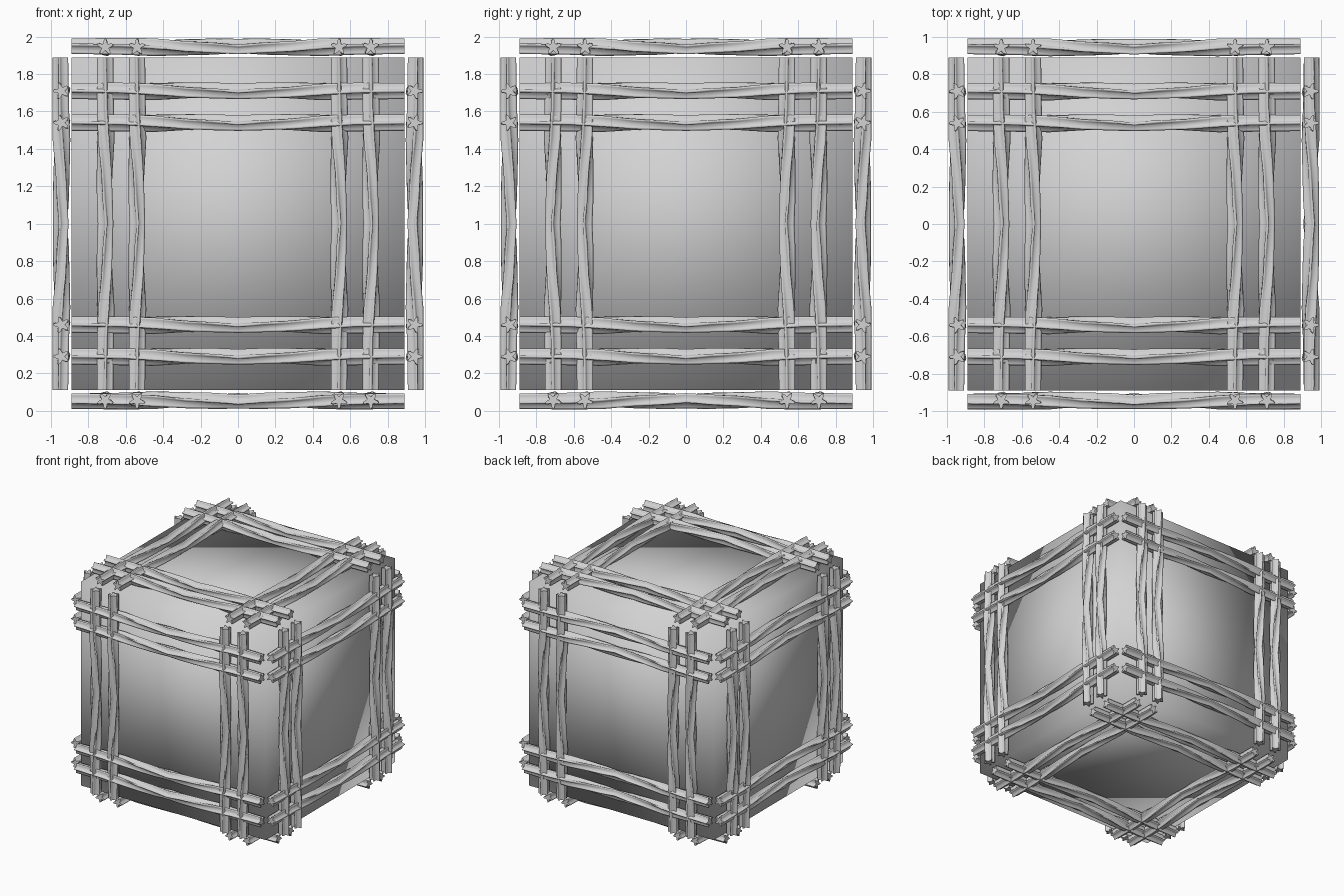
import bpy, bmesh, math
from mathutils import Matrix, Vector

if "Cube" in bpy.data.objects:
    bpy.data.objects.remove(bpy.data.objects["Cube"])

HALF = 0.89          # half size of the cube and half length of the bundles
LIFT = 0.945         # distance of the bundle axes from the cube centre
CENTRE = Matrix.Translation((0, 0, 1))

grey = bpy.data.materials.new("plain_grey")
grey.diffuse_color = (0.65, 0.65, 0.65, 1)
grey.use_nodes = True
grey.node_tree.nodes["Principled BSDF"].inputs["Base Color"].default_value = grey.diffuse_color


def add_object(name, mesh, matrix):
    obj = bpy.data.objects.new(name, mesh)
    obj.matrix_world = matrix
    bpy.context.collection.objects.link(obj)
    return obj


# Core block: plain cube with soft shading running over its edges
bm = bmesh.new()
bmesh.ops.create_cube(bm, size=2 * HALF)
for f in bm.faces:
    f.smooth = True
core = bpy.data.meshes.new("core_block")
bm.to_mesh(core)
bm.free()
core.materials.append(grey)
add_object("core_block", core, CENTRE)


# Twig bundle along x: five-lobed profile, twisted towards the middle, mirrored
def bundle_mesh():
    half = [(0.89, 0, 0.95), (0.62, 6, 1.0), (0.45, 22, 1.04),
            (0.28, 48, 0.95), (0.13, 62, 0.95)]
    rings = [(-x, a, s) for x, a, s in half] + [(0, 80, 0.92)] + half[::-1]
    lobes = 5
    # each lobe: valley, flank, tip, flank
    radii = [0.021, 0.040, 0.048, 0.040]
    angles = [0, 25, 36, 47]
    bm = bmesh.new()
    loops = []
    for x, twist, s in rings:
        loop = []
        for k in range(lobes):
            for r, a in zip(radii, angles):
                t = math.radians(a + 72 * k + twist + 54)
                loop.append(bm.verts.new((x, s * r * math.cos(t), s * r * math.sin(t))))
        loops.append(loop)
    n = len(loops[0])
    for a, b in zip(loops, loops[1:]):
        for i in range(n):
            j = (i + 1) % n
            bm.faces.new((a[i], a[j], b[j], b[i])).smooth = True
    # end caps as fans
    for loop in (loops[0], loops[-1]):
        mid = bm.verts.new((loop[0].co.x, 0, 0))
        for i in range(n):
            bm.faces.new((loop[i], loop[(i + 1) % n], mid))
    bmesh.ops.recalc_face_normals(bm, faces=bm.faces)
    mesh = bpy.data.meshes.new("twig_bundle")
    bm.to_mesh(mesh)
    bm.free()
    mesh.materials.append(grey)
    return mesh


bundle = bundle_mesh()

# Lattice of eight bundles on each of the six sides
sides = {
    "top": Matrix.Identity(4),
    "bottom": Matrix.Rotation(math.pi, 4, 'X'),
    "front": Matrix.Rotation(math.pi / 2, 4, 'X'),
    "back": Matrix.Rotation(-math.pi / 2, 4, 'X'),
    "right": Matrix.Rotation(math.pi / 2, 4, 'Y'),
    "left": Matrix.Rotation(-math.pi / 2, 4, 'Y'),
}
for side, turn in sides.items():
    for i, offset in enumerate((-0.71, -0.54, 0.54, 0.71)):
        along = Matrix.Translation((0, offset, LIFT))
        across = Matrix.Translation((offset, 0, LIFT)) @ Matrix.Rotation(math.pi / 2, 4, 'Z')
        add_object(f"{side}_bundle_along_{i + 1}", bundle, CENTRE @ turn @ along)
        add_object(f"{side}_bundle_across_{i + 1}", bundle, CENTRE @ turn @ across)
